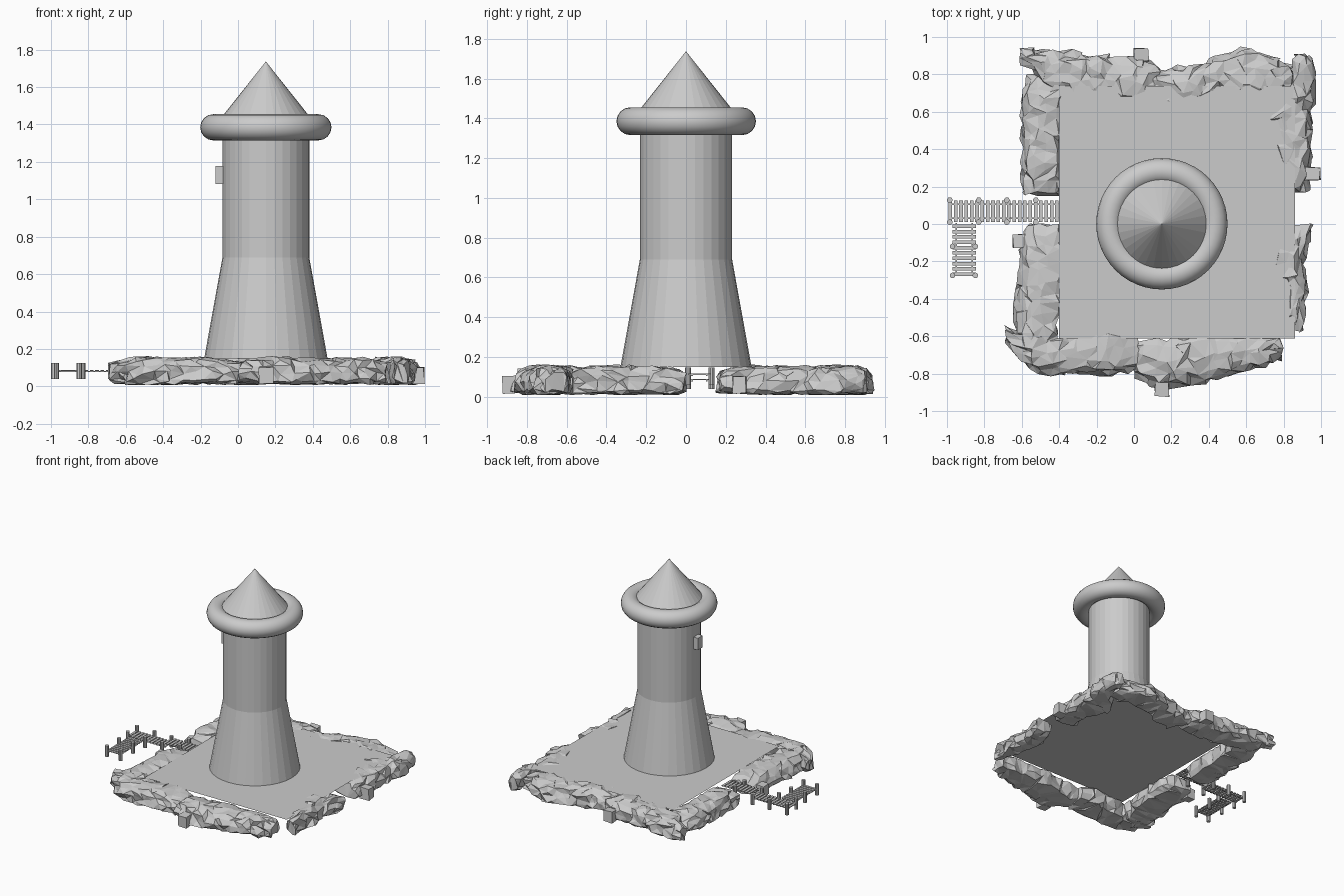
import bpy, bmesh, math, random
from mathutils import Vector

if "Cube" in bpy.data.objects:
    bpy.data.objects.remove(bpy.data.objects["Cube"])

random.seed(7)
CX = 0.149          # tower axis
GROUND = 0.148      # island surface height


def finish(name, bm):
    bmesh.ops.recalc_face_normals(bm, faces=bm.faces[:])
    me = bpy.data.meshes.new(name)
    bm.to_mesh(me)
    bm.free()
    ob = bpy.data.objects.new(name, me)
    bpy.context.collection.objects.link(ob)
    return ob


def add_box(bm, c, s):
    vs = bmesh.ops.create_cube(bm, size=1)["verts"]
    for v in vs:
        v.co = Vector(c) + Vector((v.co.x * s[0], v.co.y * s[1], v.co.z * s[2]))
    return vs


def lathe(name, profile, n=32):
    bm = bmesh.new()
    rings = []
    for r, z in profile:
        if r == 0:
            rings.append([bm.verts.new((CX, 0, z))])
        else:
            rings.append([bm.verts.new((CX + r * math.cos(2 * math.pi * i / n),
                                        r * math.sin(2 * math.pi * i / n), z)) for i in range(n)])
    for a, b in zip(rings, rings[1:]):
        for i in range(n):
            j = (i + 1) % n
            bm.faces.new([a[i], a[j], b[0]] if len(b) == 1 else [a[i], a[j], b[j], b[i]])
    for ring in (rings[0], rings[-1]):
        if len(ring) > 1:
            bm.faces.new(ring)
    return finish(name, bm)


# Tower: flared base, straight shaft, pointed roof
lathe("tower_shaft", [(0.33, GROUND), (0.232, 0.69), (0.232, 1.42)])
lathe("tower_roof", [(0.24, 1.435), (0, 1.737)])

# Round gallery ring
bpy.ops.mesh.primitive_torus_add(major_radius=0.281, minor_radius=0.07, major_segments=48,
                                 minor_segments=16, location=(CX, 0.001, 1.385))
bpy.context.object.name = "gallery_ring"
bpy.ops.object.shade_smooth()

# Window box on the dock side
bm = bmesh.new()
add_box(bm, (-0.085, -0.01, 1.13), (0.07, 0.06, 0.095))
finish("window_box", bm)

# Island surface
bm = bmesh.new()
bm.faces.new([bm.verts.new((x, y, GROUND)) for x, y in
              ((-0.40, -0.612), (0.862, -0.612), (0.862, 0.737), (-0.40, 0.737))])
finish("island_ground", bm)

# Rocks: axis, outward sign, stations (position along, low side, high side)
ROCKS = {
    "rock_back_left": ("x", 1, [(-.60, .87, .94), (-.45, .77, .93), (-.3, .70, .91), (.05, .68, .89),
                                (.13, .70, .83)]),
    "rock_back_right": ("x", 1, [(.10, .72, .82), (.22, .63, .83), (.4, .71, .87), (.62, .73, .94),
                                 (.85, .72, .84)]),
    "rock_left_back": ("y", -1, [(.16, -.59, -.41), (.4, -.60, -.41), (.7, -.60, -.39), (.79, -.56, -.38)]),
    "rock_left_front": ("y", -1, [(-.70, -.63, -.46), (-.4, -.63, -.40), (-.22, -.60, -.39),
                                  (-.1, -.61, -.41), (-.01, -.57, -.42)]),
    "rock_front_left": ("x", -1, [(-.68, -.62, -.56), (-.58, -.74, -.60), (-.45, -.80, -.63),
                                  (-.05, -.80, -.58), (.02, -.77, -.60)]),
    "rock_front_right": ("x", -1, [(.01, -.81, -.64), (.15, -.88, -.65), (.3, -.85, -.62),
                                   (.55, -.80, -.61), (.79, -.72, -.61)]),
    "rock_right_front": ("y", 1, [(-.57, .84, .90), (-.35, .82, .92), (-.2, .76, .90), (-.01, .84, .95)]),
    "rock_right_back": ("y", 1, [(.18, .74, .93), (.37, .79, .95), (.45, .72, .95),
                                 (.6, .72, .95), (.72, .85, .97), (.9, .87, .95)]),
}
# Cross-section (inward fraction, height): sloped outer face, foot tucked under the ground
SECTION = [(.12, .017), (0, .035), (.0, .075), (.07, .11), (.18, .138), (.4, .15), (.65, .153),
           (.95, .148), (1.1, .13), (1.1, .06), (1.0, .02), (.5, .014)]


def rock(name, axis, out, stations):
    bm = bmesh.new()
    rings = []
    count = round((stations[-1][0] - stations[0][0]) / 0.05)
    for k in range(count + 1):
        t = stations[0][0] + (stations[-1][0] - stations[0][0]) * k / count
        a, b = next((a, b) for a, b in zip(stations, stations[1:]) if t <= b[0] + 1e-6)
        f = (t - a[0]) / (b[0] - a[0])
        lo, hi = a[1] + (b[1] - a[1]) * f, a[2] + (b[2] - a[2]) * f
        if out > 0:
            lo, hi = hi, lo
        squash = (0.7, 0.9, 1)[min(k, count - k, 2)]
        ring = []
        for u, z in SECTION:
            s = t + random.uniform(-.035, .035) * (1 if 0 < k < count else .4)
            w = lo + (hi - lo) * u + random.uniform(-.018, .018)
            z = .065 + (z - .065) * squash + random.uniform(-.013, .009)
            z = min(.163, max(.008, z))
            ring.append(bm.verts.new((s, w, z) if axis == "x" else (w, s, z)))
        rings.append(ring)
    n = len(SECTION)
    for p, q in zip(rings, rings[1:]):
        for i in range(n):
            bm.faces.new([p[i], p[(i + 1) % n], q[(i + 1) % n], q[i]])
    bm.faces.new(rings[0])
    bm.faces.new(rings[-1])
    bmesh.ops.triangulate(bm, faces=bm.faces[:])
    return finish(name, bm)


for name, (axis, out, stations) in ROCKS.items():
    rock(name, axis, out, stations)

# Blocky outcrops on the outer faces
bm = bmesh.new()
for x, y in ((0.04, 0.905), (0.958, 0.27), (-0.608, -0.09), (0.15, -0.885)):
    for v in add_box(bm, (x, y, 0.06), (0.075, 0.07, 0.085)):
        v.co += Vector([random.uniform(-.006, .004) for _ in range(3)])
finish("rock_outcrops", bm)

# Dock planks: main run to the island (raised near shore) and side run
bm = bmesh.new()
for i in range(21):
    x = -0.982 + i * 0.0285
    add_box(bm, (x, 0.068, 0.085 if x < -0.66 else 0.112), (0.019, 0.115, 0.006))
for i in range(10):
    add_box(bm, (-0.908, -0.012 - i * 0.0285, 0.085), (0.125, 0.019, 0.006))
finish("dock_planks", bm)

# Dock beams under the planks
bm = bmesh.new()
for y in (0.03, 0.105):
    add_box(bm, (-0.825, y, 0.079), (0.33, 0.008, 0.006))
    add_box(bm, (-0.53, y, 0.106), (0.27, 0.008, 0.006))
for x in (-0.95, -0.866):
    add_box(bm, (x, -0.135, 0.079), (0.008, 0.28, 0.006))
finish("dock_beams", bm)

# Dock posts
posts = [(x, y, 0.0 if x < -0.66 else 0.02) for x in (-0.985, -0.83, -0.68, -0.525) for y in (0.01, 0.128)]
posts += [(x, y, 0.0) for x in (-0.97, -0.848) for y in (-0.12, -0.275)]
for k, (x, y, dz) in enumerate(posts):
    bpy.ops.mesh.primitive_cylinder_add(vertices=10, radius=0.015, depth=0.088,
                                        location=(x, y, 0.082 + dz))
    bpy.context.object.name = f"dock_post_{k + 1}"
